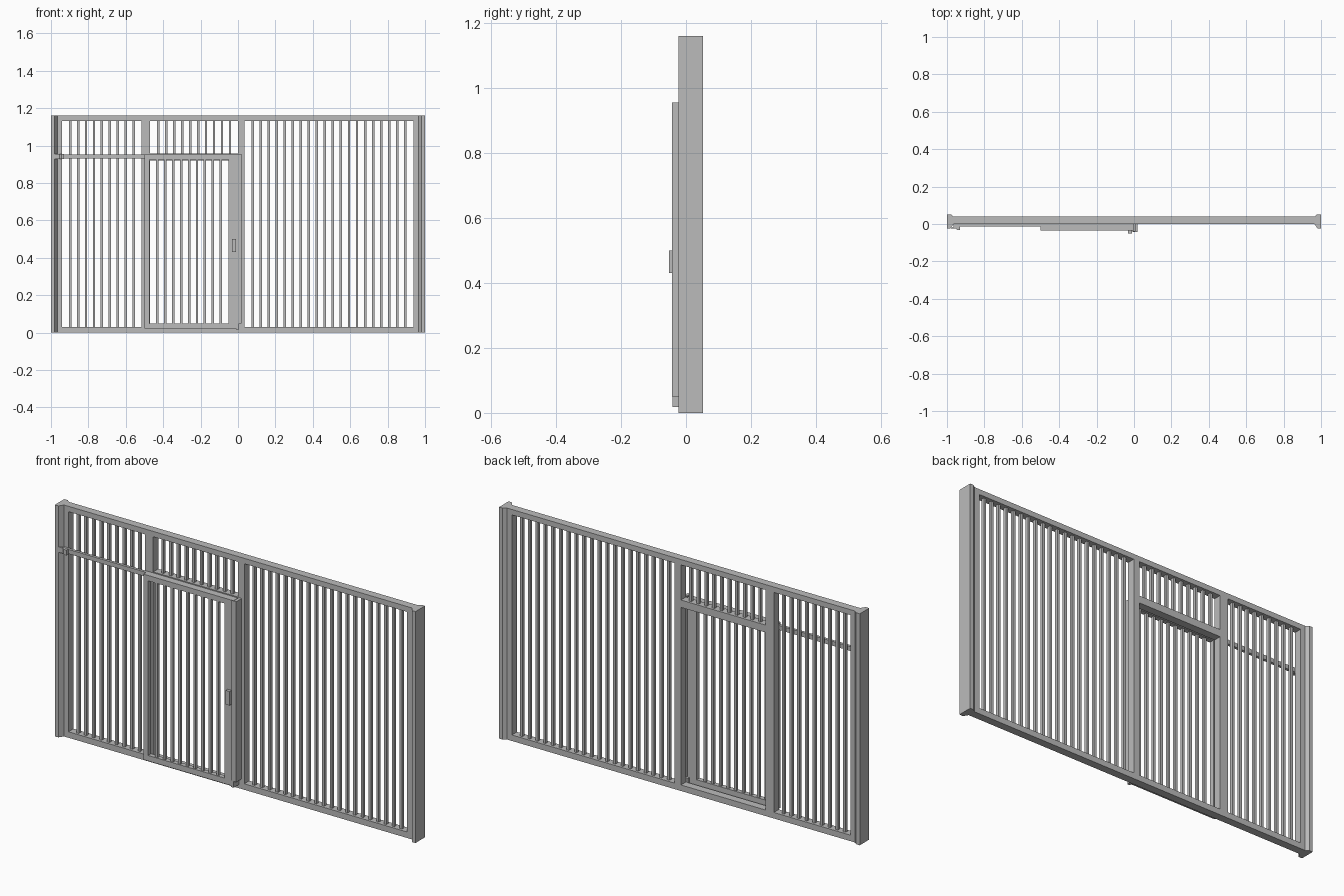
import bpy, bmesh

cube = bpy.data.objects.get("Cube")
if cube:
    bpy.data.objects.remove(cube)

steel = bpy.data.materials.new("grey steel")
steel.use_nodes = True
GREY = (0.5, 0.5, 0.5, 1)
steel.diffuse_color = GREY
steel.node_tree.nodes["Principled BSDF"].inputs["Base Color"].default_value = GREY


def finish(bm, name):
    bmesh.ops.recalc_face_normals(bm, faces=bm.faces)
    mesh = bpy.data.meshes.new(name)
    bm.to_mesh(mesh)
    bm.free()
    mesh.materials.append(steel)
    obj = bpy.data.objects.new(name, mesh)
    bpy.context.collection.objects.link(obj)
    return obj


def add_box(bm, x, y, z):
    verts = bmesh.ops.create_cube(bm, size=1)["verts"]
    for v in verts:
        for i, (low, high) in enumerate((x, y, z)):
            v.co[i] = low if v.co[i] < 0 else high


def box(name, x, y, z):
    bm = bmesh.new()
    add_box(bm, x, y, z)
    return finish(bm, name)


def bars(name, x, y, z, count, width=0.013):
    """Evenly spaced upright bars between two uprights."""
    bm = bmesh.new()
    pitch = (x[1] - x[0]) / (count + 1)
    for i in range(1, count + 1):
        c = x[0] + pitch * i
        add_box(bm, (c - width / 2, c + width / 2), y, z)
    return finish(bm, name)


def prism(name, outline, z):
    """Upright extrusion of a plan outline."""
    bm = bmesh.new()
    face = bm.faces.new([bm.verts.new((x, y, z[0])) for x, y in outline])
    top = bmesh.ops.extrude_face_region(bm, geom=[face])["geom"]
    bmesh.ops.translate(bm, vec=(0, 0, z[1] - z[0]),
                        verts=[v for v in top if isinstance(v, bmesh.types.BMVert)])
    return finish(bm, name)


HEIGHT = 1.16
FRAME = (0.0, 0.04)
BAR = (0.012, 0.028)
DOOR = (-0.036, -0.012)

# End posts with tapered flanges
for side, s in (("left", 1), ("right", -1)):
    prism(side + "_end_post",
          [(s * 1.0, -0.023), (s * 0.98, -0.023), (s * 0.965, 0.0),
           (s * 0.965, 0.04), (s * 0.98, 0.052), (s * 1.0, 0.052)], (0, HEIGHT))

# Fixed frame
box("top_beam", (-0.965, 0.965), FRAME, (1.133, HEIGHT))
box("bottom_beam", (-0.965, 0.965), FRAME, (0, 0.03))
for name, x in (("right_upright", (-0.965, -0.94)), ("left_upright", (0.937, 0.965)),
                ("right_door_post", (-0.515, -0.47)), ("left_door_post", (0.0, 0.035))):
    box(name, x, FRAME, (0.03, 1.133))
box("door_lintel", (-0.47, 0.0), FRAME, (0.92, 0.957))

# Fixed bars
bars("right_panel_bars", (-0.94, -0.515), BAR, (0.03, 1.133), 9)
bars("left_panel_bars", (0.035, 0.937), BAR, (0.03, 1.133), 20)
bars("transom_bars", (-0.47, 0.0), BAR, (0.957, 1.133), 10)

# Sliding rail and its end stop
box("slide_rail", (-0.965, 0.0), (-0.014, 0.0), (0.93, 0.952))
prism("rail_stop", [(-0.98, -0.023), (-0.965, -0.014), (-0.93, -0.014),
                    (-0.93, -0.031), (-0.945, -0.031), (-0.955, -0.023)], (0.928, 0.955))

# Sliding door
box("door_right_stile", (-0.5, -0.473), DOOR, (0.022, 0.952))
box("door_left_stile", (-0.05, 0.0), DOOR, (0.022, 0.952))
box("door_top_rail", (-0.473, -0.05), DOOR, (0.925, 0.952))
box("door_bottom_rail", (-0.473, -0.05), DOOR, (0.022, 0.05))
bars("door_bars", (-0.473, -0.05), (-0.031, -0.017), (0.05, 0.925), 9)
box("door_handle", (-0.032, -0.01), (-0.052, -0.036), (0.43, 0.5))

# Door stop on the fixed post
box("door_stop_side", (0.005, 0.02), (-0.043, 0.0), (0.05, 0.955))
box("door_stop_lip", (-0.005, 0.02), (-0.043, -0.038), (0.05, 0.955))
box("door_floor_guide", (-0.01, 0.005), (-0.041, 0.0), (0.018, 0.05))
